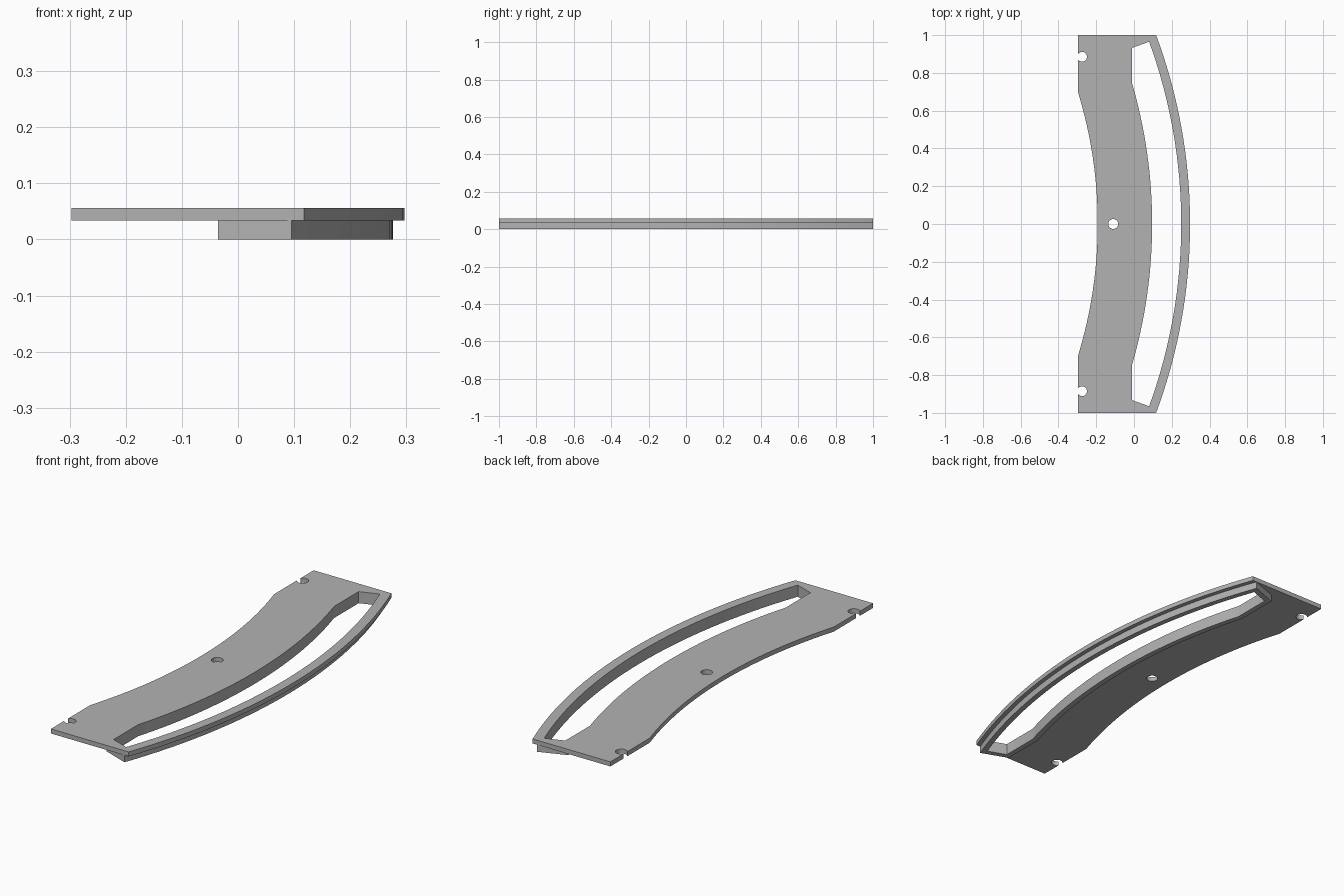
import bpy
import bmesh
from math import sin, cos, sqrt, asin, pi

if "Cube" in bpy.data.objects:
    bpy.data.objects.remove(bpy.data.objects["Cube"], do_unlink=True)

CX = -2.575                 # shared centre of every arc
BOTTOM, STEP, TOP = 0.0, 0.034, 0.056
ARC_STEPS = 32

grey = bpy.data.materials.new("plain grey")
grey.use_nodes = True
colour = (0.45, 0.45, 0.45, 1)
grey.diffuse_color = colour
grey.node_tree.nodes["Principled BSDF"].inputs["Base Color"].default_value = colour


def arc(radius, half_angle):
    """Points along an arc, from the -y end to the +y end."""
    angles = [half_angle * (2 * i / ARC_STEPS - 1) for i in range(ARC_STEPS + 1)]
    return [(CX + radius * cos(a), radius * sin(a)) for a in angles]


def angle_at_x(radius, x):
    return asin(sqrt(radius ** 2 - (x - CX) ** 2) / radius)


def circle(x, y, radius, sides=32):
    return [(x + radius * cos(2 * pi * i / sides), y + radius * sin(2 * pi * i / sides))
            for i in range(sides)]


def prism(name, outline, z0, z1):
    bm = bmesh.new()
    face = bm.faces.new([bm.verts.new((x, y, z0)) for x, y in outline])
    top = bmesh.ops.extrude_face_region(bm, geom=[face])["geom"]
    verts = [g for g in top if isinstance(g, bmesh.types.BMVert)]
    bmesh.ops.translate(bm, verts=verts, vec=(0, 0, z1 - z0))
    bmesh.ops.recalc_face_normals(bm, faces=bm.faces)
    mesh = bpy.data.meshes.new(name)
    bm.to_mesh(mesh)
    bm.free()
    mesh.materials.append(grey)
    ob = bpy.data.objects.new(name, mesh)
    bpy.context.collection.objects.link(ob)
    return ob


def window_outline(left_x, inner_r, outer_r, end_slope):
    """Curved window shape: two arcs, radial ends and short straight left corners."""
    corner_y = end_slope * (left_x - CX)
    half = asin(end_slope / sqrt(1 + end_slope ** 2))
    inner = arc(inner_r, angle_at_x(inner_r, left_x))
    return (arc(outer_r, half) + [(left_x, corner_y)] + inner[::-1]
            + [(left_x, -corner_y)])


def cut(ob, cutters):
    for cutter in cutters:
        mod = ob.modifiers.new(cutter.name, 'BOOLEAN')
        mod.operation = 'DIFFERENCE'
        mod.solver = 'EXACT'
        mod.object = cutter
    graph = bpy.context.evaluated_depsgraph_get()
    mesh = bpy.data.meshes.new_from_object(ob.evaluated_get(graph))
    ob.modifiers.clear()
    ob.data = mesh


# Top plate: convex outer arc, square ends, concave inner arc
LEFT, OUTER_R, INNER_R = -0.297, 2.872, 2.383
inner = arc(INNER_R, angle_at_x(INNER_R, LEFT))
plate = prism("curved_plate", arc(OUTER_R, asin(1 / OUTER_R))
              + [(LEFT, 1)] + inner[::-1] + [(LEFT, -1)], STEP, TOP)

# Raised lip below the plate, around the window
lip = prism("window_lip", window_outline(-0.036, 2.645, 2.851, 0.3745), BOTTOM, STEP)

# Window, centre hole and the two edge notches
window = prism("window_cutter", window_outline(-0.01, 2.671, 2.825, 0.3635), -0.1, 0.2)
holes = [prism("hole_cutter", circle(x, y, 0.026), -0.1, 0.2)
         for x, y in ((-0.11, 0), (-0.275, 0.885), (-0.275, -0.885))]
cut(plate, [window] + holes)
cut(lip, [window])
for cutter in [window] + holes:
    bpy.data.objects.remove(cutter, do_unlink=True)

# Smooth curves, sharp rims
for ob in (plate, lip):
    bpy.ops.object.select_all(action='DESELECT')
    ob.select_set(True)
    bpy.context.view_layer.objects.active = ob
    bpy.ops.object.shade_smooth_by_angle(angle=pi / 6)
